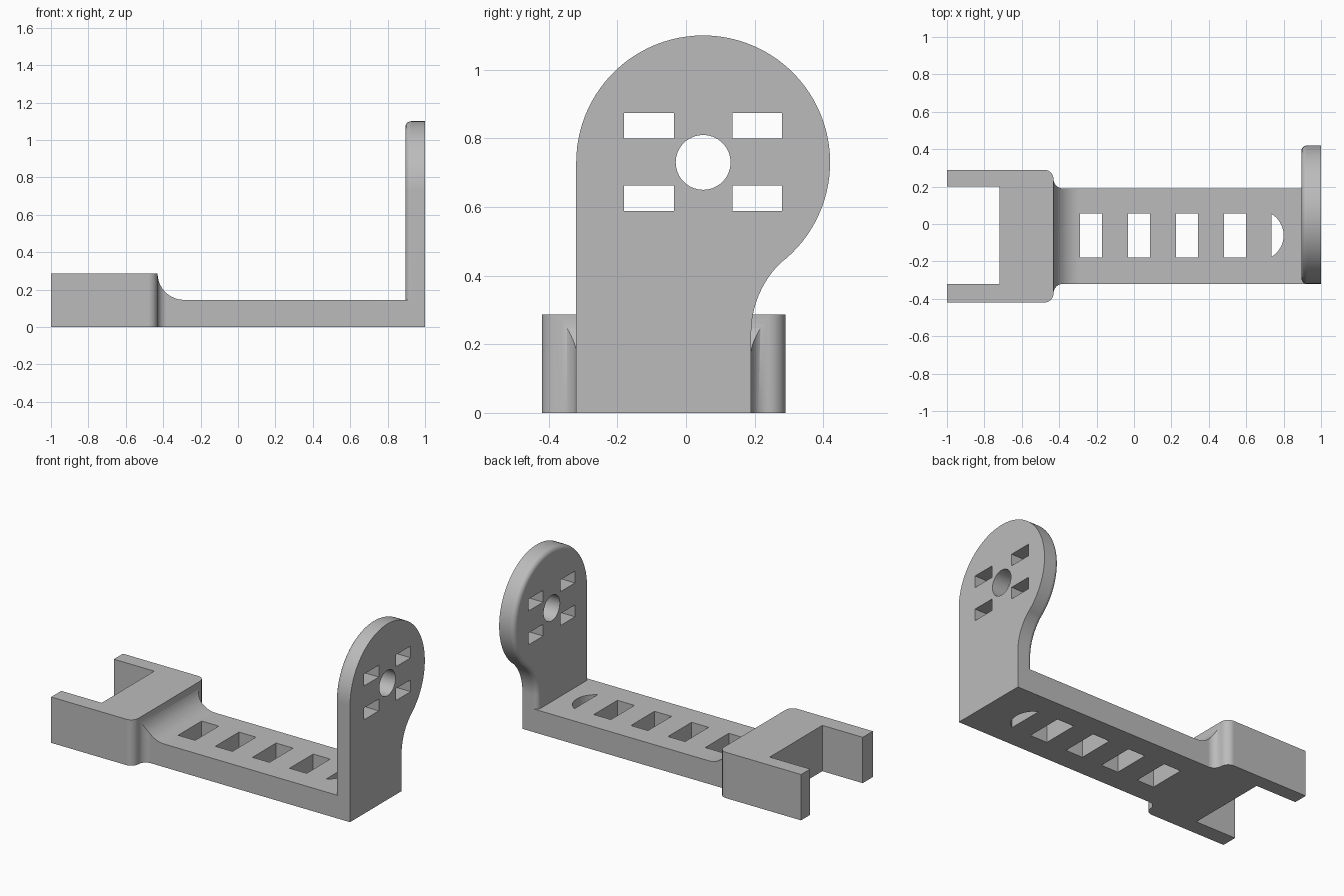
import bpy, bmesh, math
from mathutils import Vector

cube = bpy.data.objects.get("Cube")
if cube:
    bpy.data.objects.remove(cube)

grey = bpy.data.materials.new("matte grey")
grey.use_nodes = True
COLOUR = (0.5, 0.5, 0.5, 1)
grey.diffuse_color = COLOUR
grey.node_tree.nodes["Principled BSDF"].inputs["Base Color"].default_value = COLOUR

# Each axis maps a 2D profile point and a depth to a 3D point
PLACE = {"x": lambda u, v, d: (d, u, v),
         "y": lambda u, v, d: (u, d, v),
         "z": lambda u, v, d: (u, v, d)}


def arc(cu, cv, r, start, end, steps=16):
    angles = [math.radians(start + (end - start) * i / steps) for i in range(steps + 1)]
    return [(cu + r * math.cos(a), cv + r * math.sin(a)) for a in angles]


def rect(u0, u1, v0, v1):
    return [(u0, v0), (u1, v0), (u1, v1), (u0, v1)]


def prism(name, axis, points, low, high, rim=0, rim_above=0):
    """Extrude a profile; optionally round the rim of its low face above a height."""
    bm = bmesh.new()
    base = bm.faces.new([bm.verts.new(PLACE[axis](u, v, low)) for u, v in points])
    shift = Vector(PLACE[axis](0, 0, high - low))
    top = bmesh.ops.extrude_face_region(bm, geom=[base], use_keep_orig=True)["geom"]
    bmesh.ops.translate(bm, vec=shift, verts=[g for g in top if isinstance(g, bmesh.types.BMVert)])
    bmesh.ops.recalc_face_normals(bm, faces=bm.faces)
    if rim:
        edges = [e for e in base.edges if max(v.co.z for v in e.verts) > rim_above]
        bmesh.ops.bevel(bm, geom=edges, offset=rim, segments=6, profile=0.5, affect="EDGES")
    mesh = bpy.data.meshes.new(name)
    bm.to_mesh(mesh)
    bm.free()
    obj = bpy.data.objects.new(name, mesh)
    mesh.materials.append(grey)
    bpy.context.collection.objects.link(obj)
    return obj


def combine(target, other, operation):
    mod = target.modifiers.new(operation, "BOOLEAN")
    mod.operation, mod.object, mod.solver = operation, other, "EXACT"
    bpy.context.view_layer.objects.active = target
    bpy.ops.object.modifier_apply(modifier=mod.name)
    bpy.data.objects.remove(other)


# Arm and wide clamp block: footprint with rounded shoulders
LEFT, RIGHT, MID, R = 0.19, -0.32, -0.065, 0.05
shoulder = (arc(-0.38, LEFT + R, R, 270, 180, 10)
            + arc(-0.48, LEFT + R, R, 0, 90, 10)[1:])
mirrored = [(x, 2 * MID - y) for x, y in reversed(shoulder)]
footprint = ([(1, LEFT)] + shoulder + [(-1, 0.29), (-1, -0.42)]
             + mirrored + [(1, RIGHT)])
bracket = prism("bracket", "z", footprint, 0, 0.288)

# Side profile with the hollow step from the block down to the arm
profile = ([(-1.1, -0.1), (-1.1, 0.287), (-0.43, 0.287)]
           + arc(-0.288, 0.287, 0.142, 180, 270)[1:] + [(1.1, 0.145), (1.1, -0.1)])
combine(bracket, prism("side_profile", "y", profile, -1, 1), "INTERSECT")

# Upright mounting plate: round head, straight edge, hollow neck
plate_outline = ([(RIGHT, 0.1)] + arc(0.05, 0.73, 0.37, 180, -49.4, 64)
                 + arc(0.476, 0.233, 0.286, 130.6, 180, 18)[1:] + [(LEFT, 0.1)])
plate = prism("mounting_plate", "x", plate_outline, 0.895, 1, rim=0.03, rim_above=0.101)
combine(bracket, plate, "UNION")

# Slot between the clamp prongs
combine(bracket, prism("prong_slot", "z", rect(-1.1, -0.72, RIGHT, 0.2), -0.1, 0.5), "DIFFERENCE")

# Row of windows in the arm, ending with a rounded one
for x in (-0.29, -0.032, 0.225, 0.482):
    combine(bracket, prism("window", "z", rect(x, x + 0.118, -0.178, 0.055), -0.1, 0.5), "DIFFERENCE")
combine(bracket, prism("round_window", "z", arc(0.666, -0.061, 0.134, -59, 59, 20), -0.1, 0.5), "DIFFERENCE")

# Shaft hole and four screw slots in the plate
combine(bracket, prism("shaft_hole", "x", arc(0.05, 0.73, 0.08, 0, 350, 35), 0.8, 1.1), "DIFFERENCE")
for y in (-0.18, 0.135):
    for z in (0.588, 0.8):
        combine(bracket, prism("screw_slot", "x", rect(y, y + 0.145, z, z + 0.074), 0.8, 1.1), "DIFFERENCE")

# Smooth the curves while keeping flat faces flat
bpy.ops.object.select_all(action="DESELECT")
bracket.select_set(True)
bpy.context.view_layer.objects.active = bracket
bpy.ops.object.shade_smooth_by_angle(angle=math.radians(30))
weighted = bracket.modifiers.new("flat_face_normals", "WEIGHTED_NORMAL")
weighted.keep_sharp = True
